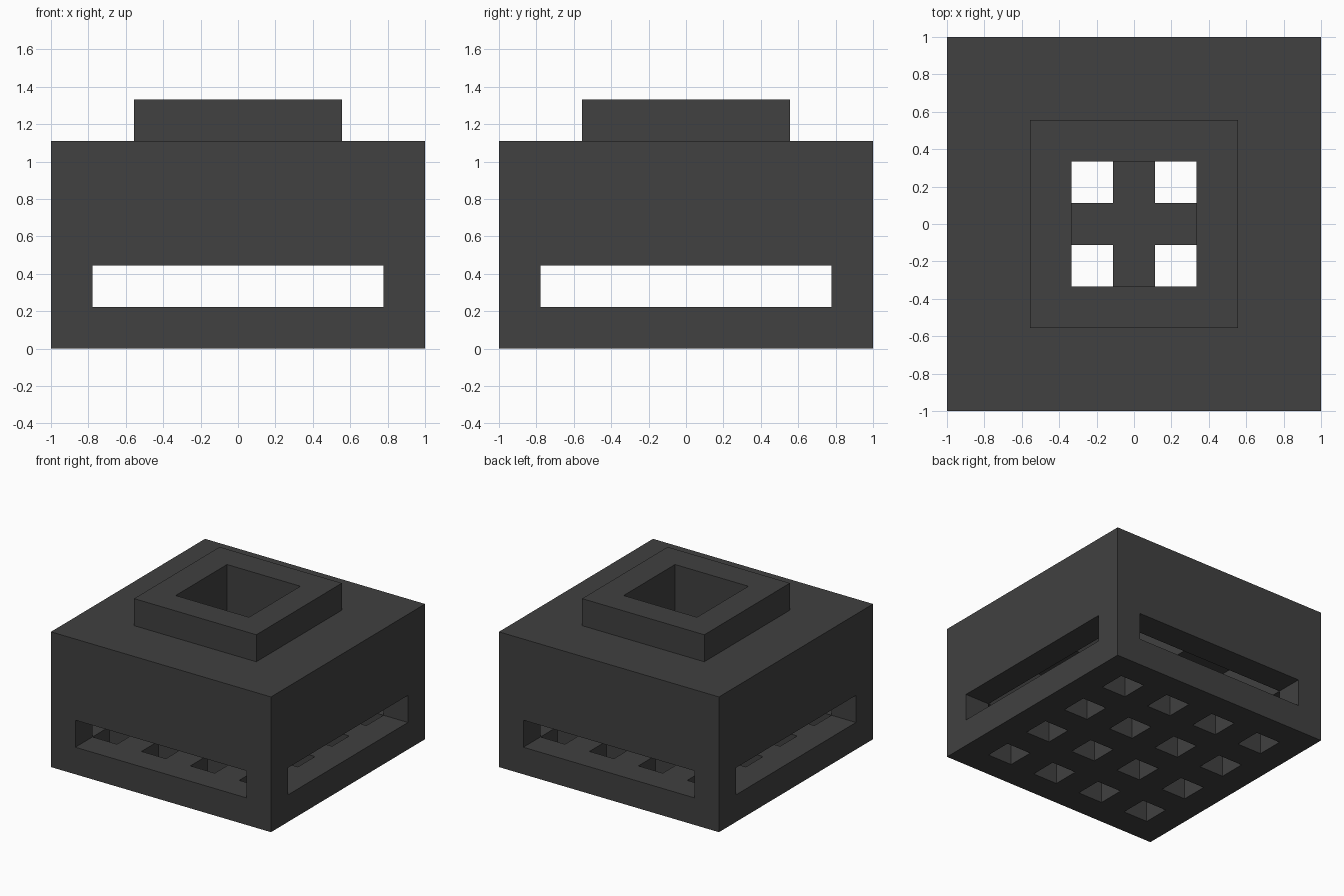
import bpy
import bmesh
from mathutils import Vector

cube = bpy.data.objects.get("Cube")
if cube:
    bpy.data.objects.remove(cube, do_unlink=True)

CELL = 2 / 9   # every wall, slot, bar and hole is a multiple of this module
HALF = 4       # cells run from -4 to 4 in x and y


def ring(i, j):
    """Index of the square ring around the centre that a cell lies on."""
    return max(abs(i), abs(j))


# Plan of each storey, from the ground up: True where there is material
STOREYS = [
    lambda i, j: not (i % 2 and j % 2),              # floor grate, 4 x 4 holes
    lambda i, j: abs(i) == HALF and abs(j) == HALF,  # corner posts between slots
    lambda i, j: ring(i, j) == HALF,                 # lower chamber wall
    lambda i, j: ring(i, j) == HALF,                 # upper chamber wall
    lambda i, j: ring(i, j) >= 2,                    # roof with square throat
    lambda i, j: ring(i, j) == 2,                    # raised collar
]


def solid(cell):
    i, j, k = cell
    return ring(i, j) <= HALF and 0 <= k < len(STOREYS) and STOREYS[k](i, j)


def add_skin(bm, cell, axis, sign):
    """Add the outward face of a cell on one side."""
    n = Vector((0, 0, 0))
    n[axis] = sign
    u = Vector((0, 0, 0))
    u[(axis + 1) % 3] = 1
    v = n.cross(u)
    centre = Vector(cell) + Vector((0, 0, 0.5)) + n / 2
    corners = [(-1, -1), (1, -1), (1, 1), (-1, 1)]
    bm.faces.new([bm.verts.new((centre + (u * a + v * b) / 2) * CELL)
                  for a, b in corners])


# Colour
dark = bpy.data.materials.new("dark_grey")
dark.use_nodes = True
colour = (0.052, 0.052, 0.052, 1)
dark.diffuse_color = colour
dark.node_tree.nodes["Principled BSDF"].inputs["Base Color"].default_value = colour

# Hollow housing as one welded shell: skin only where material meets air
bm = bmesh.new()
span = range(-HALF, HALF + 1)
for k in range(len(STOREYS)):
    for i in span:
        for j in span:
            if not solid((i, j, k)):
                continue
            for axis in range(3):
                for sign in (-1, 1):
                    beside = [i, j, k]
                    beside[axis] += sign
                    if not solid(beside):
                        add_skin(bm, (i, j, k), axis, sign)
bmesh.ops.remove_doubles(bm, verts=bm.verts[:], dist=1e-4)

mesh = bpy.data.meshes.new("vented_housing")
bm.to_mesh(mesh)
bm.free()
mesh.materials.append(dark)
housing = bpy.data.objects.new("vented_housing", mesh)
bpy.context.collection.objects.link(housing)
